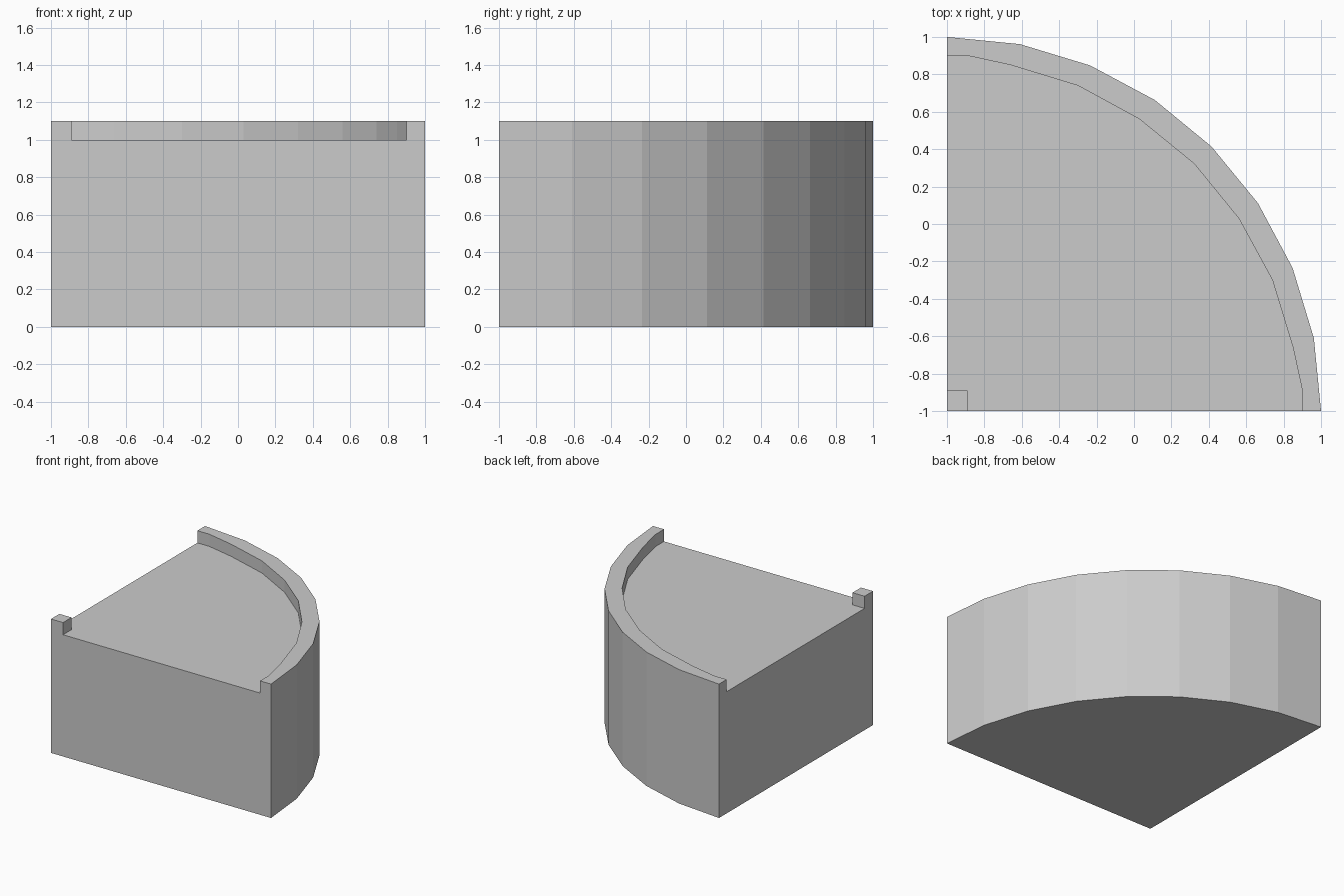
import bpy, bmesh
from math import sin, cos, pi

if "Cube" in bpy.data.objects:
    bpy.data.objects.remove(bpy.data.objects["Cube"])


def prism(name, outline, z0, z1):
    """Extrude a counter-clockwise XY outline from z0 to z1."""
    bm = bmesh.new()
    face = bm.faces.new([bm.verts.new((x, y, z0)) for x, y in outline])
    ext = bmesh.ops.extrude_face_region(bm, geom=[face])
    for v in ext["geom"]:
        if isinstance(v, bmesh.types.BMVert):
            v.co.z = z1
    bmesh.ops.recalc_face_normals(bm, faces=bm.faces)
    mesh = bpy.data.meshes.new(name)
    bm.to_mesh(mesh)
    bm.free()
    obj = bpy.data.objects.new(name, mesh)
    bpy.context.collection.objects.link(obj)
    return obj


# Quarter-round block, eight-sided arc about the corner
arc = [(-1 + 2 * cos(i * pi / 16), -1 + 2 * sin(i * pi / 16)) for i in range(9)]
block = prism("quarter_round_block", [(-1, -1)] + arc, 0, 1.1)

# Recess leaves the curved rim and the small corner post;
# its inner curve is symmetric about the diagonal
half = [(0.9, -1.2), (0.9, -0.89), (0.85, -0.66), (0.74, -0.30), (0.56, 0.03)]
inner = half + [(0.322, 0.322)] + [(y, x) for x, y in reversed(half)]
post = [(-1.2, -0.89), (-0.89, -0.89), (-0.89, -1.2)]
cutter = prism("recess_cutter", inner + post, 1.0, 1.3)
cutter.hide_render = True
cutter.hide_set(True)

cut = block.modifiers.new("recess", "BOOLEAN")
cut.operation = "DIFFERENCE"
cut.solver = "EXACT"
cut.object = cutter
